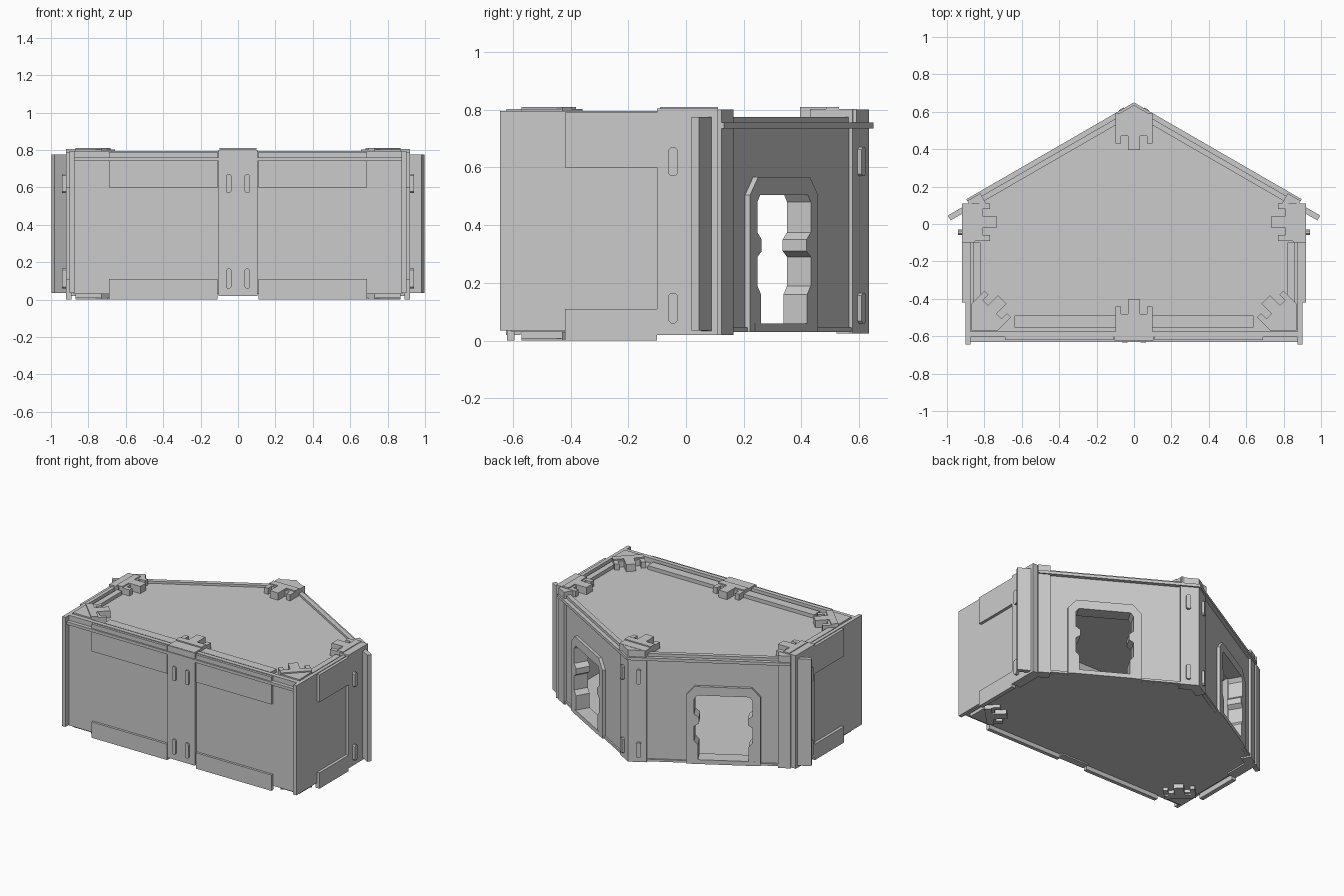
import bpy, bmesh
from math import sqrt
from mathutils import Vector

if "Cube" in bpy.data.objects:
    bpy.data.objects.remove(bpy.data.objects["Cube"])

UP = Vector((0, 0, 1))


class Frame:
    """Wall frame: u runs along the wall, n points out of the room."""
    def __init__(self, origin, along, out):
        self.o = Vector((*origin, 0))
        self.u = Vector((*along, 0)).normalized()
        self.n = Vector((*out, 0)).normalized()

    def at(self, u, n, z):
        return self.o + self.u * u + self.n * n + UP * z


def extrude(name, base, offset, mirror=True):
    bm = bmesh.new()
    f = bm.faces.new([bm.verts.new(p) for p in base])
    r = bmesh.ops.extrude_face_region(bm, geom=[f], use_keep_orig=True)
    for v in r["geom"]:
        if isinstance(v, bmesh.types.BMVert):
            v.co += offset
    bmesh.ops.recalc_face_normals(bm, faces=bm.faces)
    me = bpy.data.meshes.new(name)
    bm.to_mesh(me)
    bm.free()
    ob = bpy.data.objects.new(name, me)
    bpy.context.collection.objects.link(ob)
    if mirror:
        m = ob.modifiers.new("Mirror", 'MIRROR')
        m.use_mirror_merge = False
    return ob


def slab(name, fr, pts, z0, z1, mirror=True):
    """Footprint (u, n) raised from z0 to z1."""
    return extrude(name, [fr.at(u, n, z0) for u, n in pts], UP * (z1 - z0), mirror)


def board(name, fr, pts, n0, n1, mirror=True):
    """Elevation outline (u, z) given thickness n0 to n1."""
    return extrude(name, [fr.at(u, n0, z) for u, z in pts], fr.n * (n1 - n0), mirror)


def box(name, fr, u0, u1, n0, n1, z0, z1, mirror=True):
    return slab(name, fr, [(u0, n0), (u1, n0), (u1, n1), (u0, n1)], z0, z1, mirror)


world = Frame((0, 0), (1, 0), (0, 1))
front = Frame((0, -0.604), (1, 0), (0, -1))
side = Frame((0.9, 0), (0, 1), (1, 0))
back = Frame((0, 0.62), (sqrt(3), -1), (1, sqrt(3)))

# Floor and roof
plan = [(-0.88, -0.6), (0.88, -0.6), (0.88, 0.1), (0, 0.605), (-0.88, 0.1)]
slab("floor", world, plan, 0.03, 0.05, False)
slab("roof", world, plan, 0.74, 0.76, False)

# Front wall, its ledge, rim beams and raised plates
box("front_wall", front, -0.88, 0.88, -0.03, 0, 0.03, 0.795, False)
box("front_ledge", front, -0.88, 0.88, 0, 0.026, 0.74, 0.76, False)
box("front_rim_beam", front, 0.1, 0.64, -0.114, -0.05, 0.755, 0.785)
for z0, z1 in ((0, 0.11), (0.6, 0.79)):
    box("front_plate", front, 0.11, 0.69, -0.01, 0.016, z0, z1)
    box("side_plate", side, -0.42, -0.1, -0.01, 0.02, z0, z1)

# Side walls
box("side_wall", side, -0.645, 0.1, -0.025, 0, 0.035, 0.795)
box("side_rim_beam", side, -0.42, -0.1, -0.08, -0.04, 0.755, 0.785)

# Angled back walls with a doorway; half profile of the opening from the sill up
C = 0.595
half = [(0.16, 0.03), (0.16, 0.16), (0.185, 0.19), (0.185, 0.29), (0.155, 0.31),
        (0.155, 0.35), (0.185, 0.375), (0.185, 0.48), (0.165, 0.505)]
opening = [(C - a, z) for a, z in half] + [(C + a, z) for a, z in reversed(half)]
board("back_wall", back, opening + [(1.15, 0.035), (1.15, 0.775), (0, 0.775), (0, 0.035)],
      -0.03, 0)
rim = [(0.235, 0.03), (0.235, 0.505), (0.18, 0.566)]
board("door_frame", back, opening + [(C + a, z) for a, z in rim]
      + [(C - a, z) for a, z in reversed(rim)], -0.075, 0.02)
box("door_sill", back, C - 0.2, C + 0.2, -0.075, 0.022, 0.03, 0.06)
box("back_ledge", back, -0.015, 1.02, 0, 0.026, 0.735, 0.755)
box("back_base_lip", back, 0, 1.02, 0, 0.01, 0.03, 0.045)

# Joint posts
box("front_post", front, -0.105, 0.105, -0.03, 0.02, 0.02, 0.8, False)
box("side_post", side, -0.1, 0.11, -0.05, 0.02, 0.02, 0.805)
box("back_end_post", back, 0.94, 1.02, -0.05, 0.016, 0.02, 0.8)
box("apex_post", back, -0.005, 0.11, -0.05, 0.014, 0.025, 0.8)

# Peg tabs on the posts
for z0, z1 in ((0.06, 0.165), (0.57, 0.67)):
    for name, fr, u, n in (("front_tab", front, 0.05, 0.03), ("side_tab", side, -0.045, 0.04),
                           ("back_tab", back, 0.06, 0.03)):
        w, c = 0.015, 0.008
        board(name, fr, [(u - w, z0 + c), (u - w + c, z0), (u + w - c, z0), (u + w, z0 + c),
                         (u + w, z1 - c), (u + w - c, z1), (u - w + c, z1), (u - w, z1 - c)],
              0, n)


def clip(name, origin, inward, legs, z0, z1, mirror, start=0.0):
    """Three-pronged joint clip lying flat, with a thicker centre tongue."""
    d = Vector(inward)
    fr = Frame(origin, (-d.y, d.x), inward)
    s = [(0.1, start), (0.1, legs), (0.07, legs), (0.07, legs - 0.04), (-0.07, legs - 0.04),
         (-0.07, legs), (-0.1, legs), (-0.1, start)]
    if start:
        s.append((0, 0))
    top = z1 > 0.4
    slab(name, fr, s, z0 if top else z0 + 0.008, z1 - 0.008 if top else z1, mirror)
    box(name + "_tongue", fr, -0.032, 0.032, legs - 0.1, legs + 0.035, z0, z1, mirror)
    box(name + "_crossbar", fr, -0.1, 0.1, legs - 0.1, legs - 0.055, z0, z1, mirror)


# Roof clips at every joint, floor clips at the front corners
clip("front_clip", (0, -0.62), (0, 1), 0.18, 0.75, 0.81, False)
clip("apex_clip", (0, 0.59), (0, -1), 0.16, 0.75, 0.81, False)
clip("side_clip", (0.92, 0.01), (-1, 0), 0.15, 0.75, 0.81, True)
clip("corner_clip", (0.87, -0.57), (-1, 1), 0.2, 0.75, 0.81, True, 0.1)
clip("floor_corner_clip", (0.87, -0.57), (-1, 1), 0.2, 0.0, 0.04, True, 0.1)
